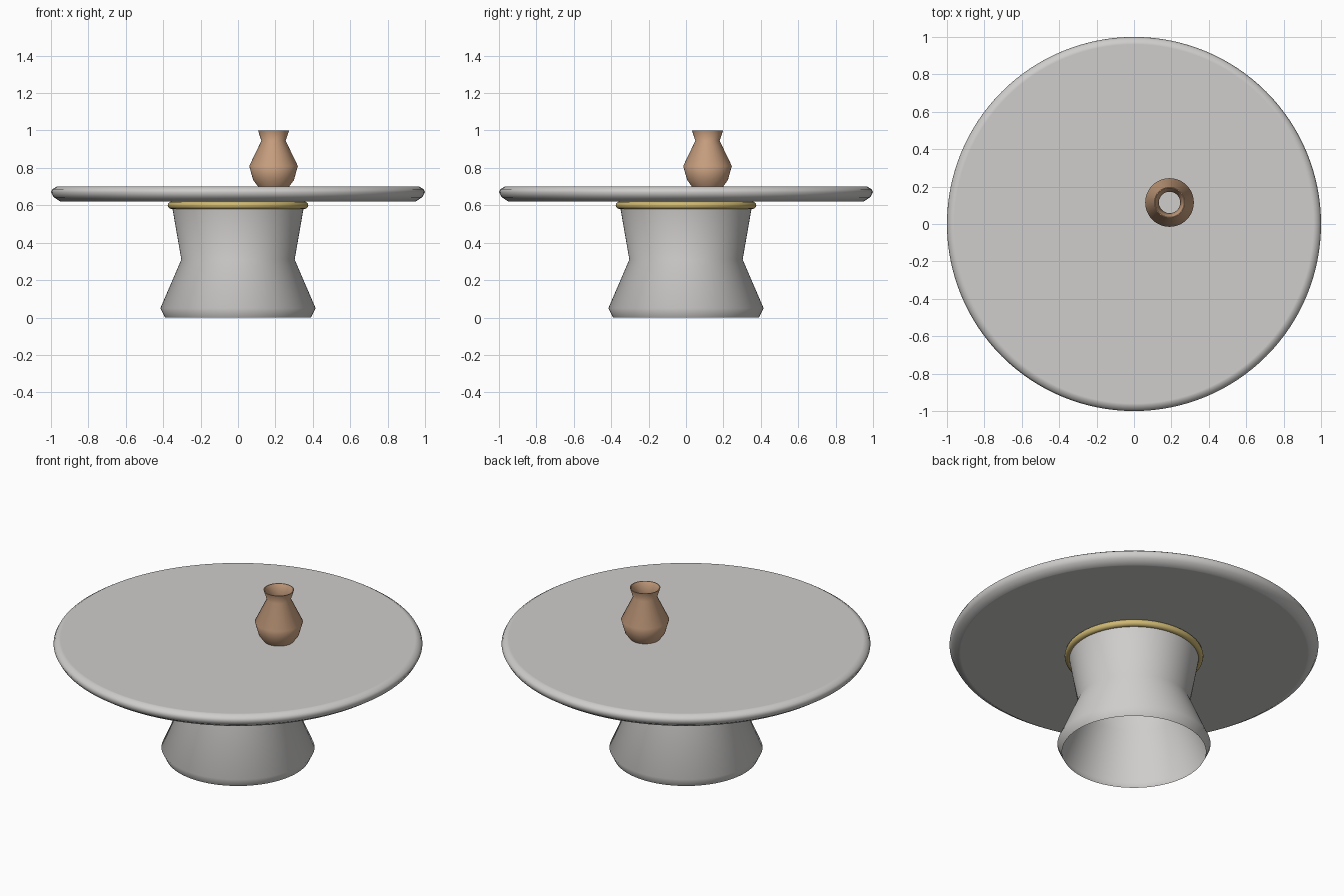
import bpy, bmesh, math

if "Cube" in bpy.data.objects:
    bpy.data.objects.remove(bpy.data.objects["Cube"])


def material(name, rgb):
    m = bpy.data.materials.new(name)
    m.diffuse_color = (*rgb, 1.0)
    m.use_nodes = True
    m.node_tree.nodes["Principled BSDF"].inputs["Base Color"].default_value = m.diffuse_color
    return m


stone = material("pale_grey", (0.62, 0.61, 0.60))
brass = material("brass", (0.62, 0.48, 0.17))
clay = material("terracotta", (0.64, 0.385, 0.235))


def lathe(name, profile, mat, center=(0, 0), n=96, closed=False):
    """Revolve (radius, z) points, listed bottom to top on the outside."""
    bm = bmesh.new()
    rings = []
    for r, z in profile:
        if r == 0:
            rings.append([bm.verts.new((center[0], center[1], z))])
        else:
            rings.append([bm.verts.new((center[0] + r * math.cos(2 * math.pi * i / n),
                                        center[1] + r * math.sin(2 * math.pi * i / n), z))
                          for i in range(n)])
    pairs = list(zip(rings, rings[1:]))
    if closed:
        pairs.append((rings[-1], rings[0]))
    for a, b in pairs:
        for i in range(n):
            j = (i + 1) % n
            if len(a) == 1:
                bm.faces.new((a[0], b[j], b[i]))
            elif len(b) == 1:
                bm.faces.new((a[i], a[j], b[0]))
            else:
                bm.faces.new((a[i], a[j], b[j], b[i]))
    me = bpy.data.meshes.new(name)
    bm.to_mesh(me)
    bm.free()
    me.materials.append(mat)
    ob = bpy.data.objects.new(name, me)
    bpy.context.collection.objects.link(ob)
    bpy.ops.object.select_all(action='DESELECT')
    ob.select_set(True)
    bpy.context.view_layer.objects.active = ob
    bpy.ops.object.shade_smooth_by_angle(angle=math.radians(60))
    return ob


# Round table top with a bevelled rim
lathe("table_top", [(0, 0.62), (0.94, 0.62), (0.95, 0.62), (0.985, 0.643), (1.0, 0.67),
                    (0.992, 0.686), (0.97, 0.70), (0.96, 0.70), (0, 0.70)], stone, n=128)

# Waisted pedestal, open underneath
lathe("pedestal", [(0.39, 0.0), (0.415, 0.05), (0.303, 0.31), (0.357, 0.62)], stone)

# Brass collar under the top
lathe("collar_ring", [(0.356 + 0.02 * math.cos(a), 0.60 + 0.02 * math.sin(a))
                      for a in (2 * math.pi * k / 12 for k in range(12))],
      brass, closed=True)

# Open vase with a flared lip and an inner neck
lathe("vase", [(0.083, 0.70), (0.109, 0.735), (0.13, 0.81), (0.065, 0.945), (0.083, 1.0),
               (0.078, 1.0), (0.057, 0.945), (0.07, 0.915)], clay, center=(0.19, 0.115), n=48)
